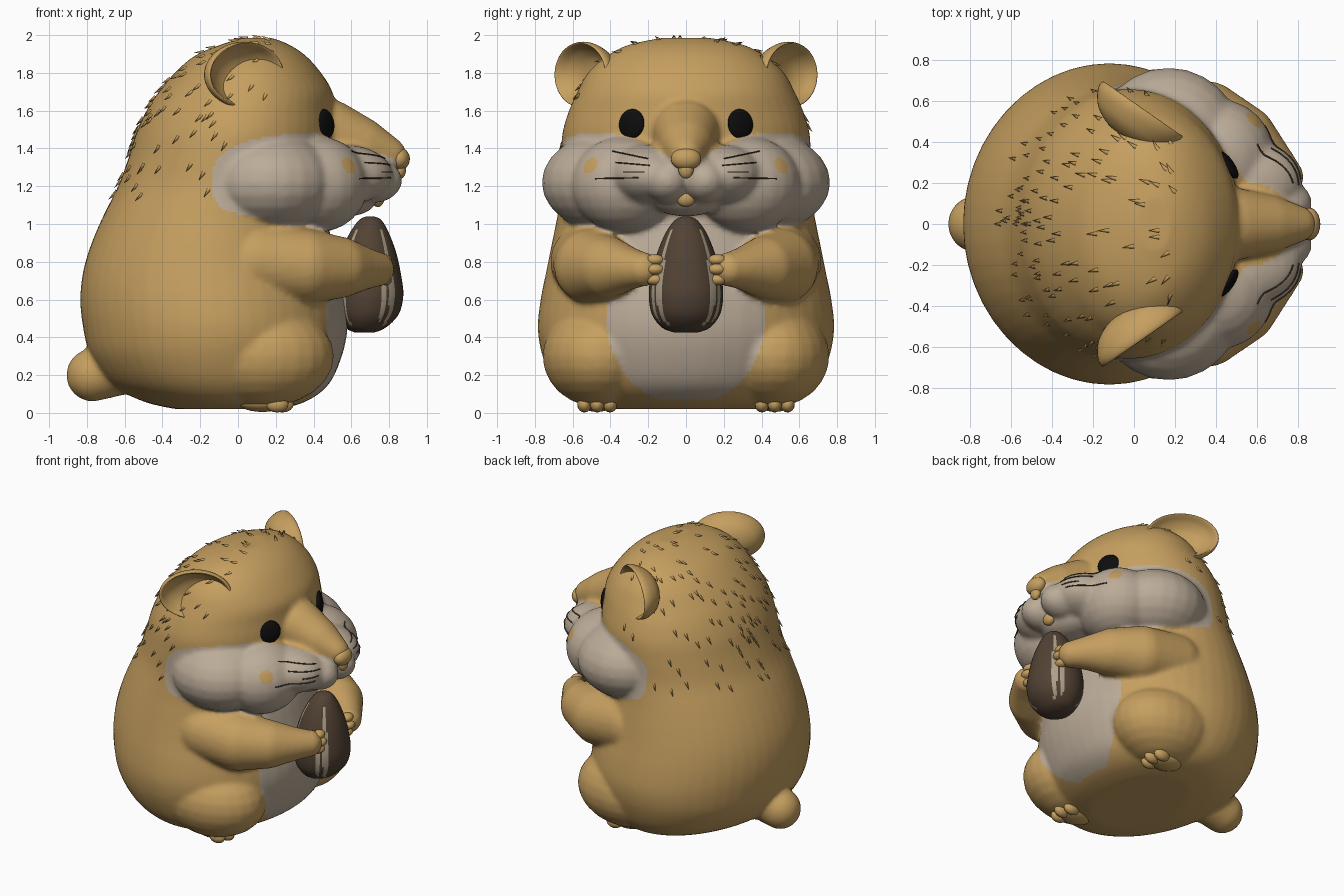
import bpy, bmesh, math, random
from mathutils import Vector, Matrix
from mathutils.bvhtree import BVHTree

if "Cube" in bpy.data.objects:
    bpy.data.objects.remove(bpy.data.objects["Cube"])

random.seed(4)

def material(name, rgb):
    m = bpy.data.materials.new(name)
    m.diffuse_color = (*rgb, 1)
    m.use_nodes = True
    m.node_tree.nodes["Principled BSDF"].inputs["Base Color"].default_value = m.diffuse_color
    return m

GOLD = material("golden_fur", (0.56, 0.345, 0.115))
CREAM = material("cream_fur", (0.50, 0.41, 0.315))
BLACK = material("eye_black", (0.004, 0.004, 0.004))
BROWN = material("seed_brown", (0.085, 0.055, 0.034))
STRIPE = material("seed_stripe", (0.42, 0.35, 0.25))
DARK = material("whisker_dark", (0.06, 0.045, 0.03))

def finish(name, bm, mats):
    bmesh.ops.recalc_face_normals(bm, faces=bm.faces)
    me = bpy.data.meshes.new(name)
    bm.to_mesh(me)
    bm.free()
    for m in mats:
        me.materials.append(m)
    me.polygons.foreach_set("use_smooth", [True] * len(me.polygons))
    ob = bpy.data.objects.new(name, me)
    bpy.context.collection.objects.link(ob)
    return ob

def blob(bm, c, r, rot=None, seg=24):
    r = (r, r, r) if isinstance(r, (int, float)) else r
    m = Matrix.Translation(c) @ (rot or Matrix()) @ Matrix.Diagonal((*r, 1))
    bmesh.ops.create_uvsphere(bm, u_segments=seg, v_segments=seg // 2, radius=1, matrix=m)

def chain(points, steps=5):
    """Spheres (x, y, z, r) interpolated along a path."""
    out = []
    for a, b in zip(points, points[1:]):
        out += [Vector(a).lerp(Vector(b), i / steps) for i in range(steps)]
    return out + [Vector(points[-1])]

def smooth_rows(rows, steps=4):
    """Catmull-Rom interpolation of profile rows."""
    rows = [Vector(r) for r in rows]
    out = []
    for i in range(len(rows) - 1):
        p0, p1, p2, p3 = rows[max(i - 1, 0)], rows[i], rows[i + 1], rows[min(i + 2, len(rows) - 1)]
        for k in range(steps):
            t = k / steps
            out.append(0.5 * (2 * p1 + (p2 - p0) * t + (2 * p0 - 5 * p1 + 4 * p2 - p3) * t * t
                              + (3 * p1 - p0 - 3 * p2 + p3) * t ** 3))
    return out + [rows[-1]]

def loft(bm, rows, n=48):
    """Rows of (z, back x, front x, half width)."""
    rings = []
    for z, xb, xf, hy in smooth_rows(rows):
        c, a = (xb + xf) / 2, (xf - xb) / 2
        rings.append([bm.verts.new((c + a * math.cos(t), hy * math.sin(t), z))
                      for t in (2 * math.pi * i / n for i in range(n))])
    for a, b in zip(rings, rings[1:]):
        for i in range(n):
            bm.faces.new((a[i], a[(i + 1) % n], b[(i + 1) % n], b[i]))
    bm.faces.new(rings[0])
    bm.faces.new(rings[-1])

# Body, head, cheeks, arms and tail fused into one skin
bm = bmesh.new()
loft(bm, [(0.02, -0.33, 0.22, 0.40), (0.06, -0.50, 0.36, 0.58), (0.15, -0.67, 0.48, 0.69),
          (0.30, -0.78, 0.55, 0.76), (0.45, -0.82, 0.58, 0.785), (0.60, -0.835, 0.57, 0.77),
          (0.75, -0.82, 0.53, 0.74), (0.90, -0.775, 0.50, 0.71), (1.05, -0.71, 0.47, 0.68),
          (1.20, -0.635, 0.48, 0.66), (1.35, -0.58, 0.50, 0.66), (1.48, -0.54, 0.52, 0.655),
          (1.60, -0.485, 0.51, 0.62), (1.70, -0.42, 0.50, 0.575), (1.80, -0.335, 0.44, 0.52),
          (1.89, -0.23, 0.36, 0.42), (1.95, -0.09, 0.27, 0.30), (1.985, 0.02, 0.18, 0.13)])
arm_path = chain([(0.10, 0.52, 0.80, 0.20), (0.35, 0.50, 0.775, 0.20), (0.53, 0.42, 0.77, 0.165),
                  (0.66, 0.31, 0.765, 0.115), (0.74, 0.23, 0.76, 0.09)])
solids = chain([(0.48, 0, 1.48, 0.18), (0.65, 0, 1.42, 0.145), (0.80, 0, 1.37, 0.09)])   # snout
solids += chain([(-0.64, 0, 0.24, 0.15), (-0.77, 0, 0.20, 0.14)])                        # tail
for s in (1, -1):
    blob(bm, (0.17, s * 0.40, 1.22), (0.36, 0.365, 0.265))       # cheek pouch
    blob(bm, (0.42, s * 0.32, 1.21), (0.27, 0.29, 0.255))        # front of cheek
    blob(bm, (0.56, s * 0.20, 1.26), (0.26, 0.21, 0.16))         # whisker pad
    blob(bm, (0.71, s * 0.10, 1.23), (0.16, 0.125, 0.12))        # lip
    blob(bm, (0.13, s * 0.46, 0.30), (0.38, 0.30, 0.27))         # thigh
    solids += [Vector((p[0], s * p[1], p[2], p[3])) for p in arm_path]
blob(bm, (0.58, 0, 1.14), (0.16, 0.20, 0.10))                    # chin
for p in solids:
    blob(bm, p[:3], p[3])
body = finish("body", bm, [])
remesh = body.modifiers.new("fuse", 'REMESH')
remesh.mode, remesh.voxel_size = 'VOXEL', 0.016
soft = body.modifiers.new("soften", 'SMOOTH')
soft.factor, soft.iterations = 0.5, 8
skin = bpy.data.meshes.new_from_object(body.evaluated_get(bpy.context.evaluated_depsgraph_get()))
body.modifiers.clear()
body.data = skin
skin.materials.clear()
skin.materials.append(GOLD)
skin.materials.append(CREAM)
tree = BVHTree.FromPolygons([v.co for v in skin.vertices], [p.vertices for p in skin.polygons])

def face_point(y, z):
    """Point and normal on the skin seen from the front of the face."""
    co, no, _, _ = tree.ray_cast(Vector((2, y, z)), Vector((-1, 0, 0)))
    return co, no

SPOT = face_point(0.51, 1.31)[0]

def is_cream(c):
    x, y, z = c.x, abs(c.y), c.z
    if any((Vector((x, y, z)) - p.xyz).length < p[3] * 1.06 for p in arm_path):
        return False
    if (Vector((x, y, z)) - SPOT).length < 0.048:                # cheek spot
        return False
    if z < 1.0 and x > 0.2 and z > 0.07:                         # belly and chest
        w = 0.42 if z > 0.5 else 0.42 * math.sqrt(max(0, 1 - ((z - 0.5) / 0.46) ** 2))
        if y < w:
            return True
    if z < 1.08 - 0.25 * (x + 0.1) or x < -0.15:
        return False
    top = 1.475 if y > 0.35 else 1.30 + 0.175 * min(1, max(0, (y - 0.05) / 0.3)) ** 0.6
    if x < 0.35:                                                 # rounded rear of the cheek patch
        return abs((x - 0.35) / 0.49) ** 2.4 + abs((z - 1.22) / 0.255) ** 2.4 < 1
    return z < top

for p in skin.polygons:
    p.use_smooth = True
    p.material_index = int(is_cream(p.center))

# Fur tufts on the back of the head
bm = bmesh.new()
spots = [p for p in skin.polygons if p.material_index == 0 and p.center.x < 0.2
         and p.center.z > 1.15 and p.normal.z > -0.1]
for p in random.sample(spots, 130):
    n = p.normal.copy()
    lie = Vector((-0.5, 0, -1))
    lie = (lie - n * lie.dot(n)).normalized()
    d = (lie + n * 0.4).normalized()
    m = Matrix.Translation(p.center + d * 0.018) @ d.to_track_quat('Z', 'Y').to_matrix().to_4x4()
    bmesh.ops.create_cone(bm, segments=5, radius1=0.012, radius2=0, depth=0.055, matrix=m)
finish("fur_tufts", bm, [GOLD])

# Nose and front tooth
bm = bmesh.new()
blob(bm, (0.855, 0, 1.345), (0.055, 0.08, 0.06))
blob(bm, (0.86, 0, 1.29), (0.03, 0.04, 0.05))
finish("nose", bm, [GOLD])
bm = bmesh.new()
blob(bm, (0.74, 0, 1.135), (0.035, 0.05, 0.045))
finish("tooth", bm, [GOLD])

EAR = [(0, -0.15), (0.4, -0.14), (0.75, -0.10), (0.95, -0.04), (1, 0.0), (0.96, 0.02),
       (0.88, 0.0), (0.75, -0.035), (0.45, -0.075), (0, -0.085)]
for s, side in ((1, "left"), (-1, "right")):
    # Eyes set flush in the head
    bm = bmesh.new()
    co, no = face_point(s * 0.29, 1.53)
    no = (no + Vector((0.5, s * 0.6, 0.1))).normalized()
    blob(bm, co - no * 0.002, (0.08, 0.08, 0.028), no.to_track_quat('Z', 'Y').to_matrix().to_4x4())
    finish(side + "_eye", bm, [BLACK])

    # Cupped ears: a revolved dish turned outward and forward
    bm = bmesh.new()
    n = Vector((0.57, s * 0.82, 0.0)).normalized()
    u = Vector((n.y, -n.x, 0))
    rings = [[bm.verts.new(Vector((0.035, s * 0.545, 1.79)) + n * d + u * (0.245 * r * math.cos(t))
                           + Vector((0, 0, 0.175 * r * math.sin(t))))
              for t in (2 * math.pi * i / 40 for i in range(40))]
             for r, d in smooth_rows(EAR, 3)]
    for a, b in zip(rings, rings[1:]):
        for i in range(40):
            bm.faces.new((a[i], a[(i + 1) % 40], b[(i + 1) % 40], b[i]))
    bmesh.ops.remove_doubles(bm, verts=bm.verts, dist=0.0005)
    finish(side + "_ear", bm, [GOLD])

    # Paw with fingers holding the seed
    bm = bmesh.new()
    blob(bm, (0.74, s * 0.23, 0.76), (0.085, 0.09, 0.09))
    for dz in (-0.055, 0.0, 0.05):
        blob(bm, (0.79 - abs(dz) * 0.3, s * 0.165, 0.76 + dz), (0.04, 0.05, 0.03), seg=16)
    finish(side + "_paw", bm, [GOLD])

    # Foot with three toes
    bm = bmesh.new()
    blob(bm, (0.13, s * 0.47, 0.055), (0.13, 0.09, 0.05))
    for dy in (-0.068, 0, 0.068):
        blob(bm, (0.235 - abs(dy) * 0.4, s * 0.47 + dy, 0.045), (0.06, 0.038, 0.043), seg=16)
    finish(side + "_foot", bm, [GOLD])

    # Whiskers laid on the cheek
    cu = bpy.data.curves.new(side + "_whiskers", 'CURVE')
    cu.dimensions, cu.bevel_depth, cu.bevel_resolution = '3D', 0.004, 1
    for a, b in (((0.20, 1.345), (0.39, 1.385)), ((0.19, 1.31), (0.37, 1.325)),
                 ((0.25, 1.245), (0.48, 1.24)), ((0.22, 1.275), (0.33, 1.275))):
        sp = cu.splines.new('POLY')
        sp.points.add(7)
        for i, pt in enumerate(sp.points):
            t = i / 7
            co, no = face_point(s * (a[0] + (b[0] - a[0]) * t), a[1] + (b[1] - a[1]) * t)
            pt.co = (*(co + no * 0.002), 1)
    tmp = bpy.data.objects.new("tmp", cu)
    me = bpy.data.meshes.new_from_object(tmp)
    bpy.data.objects.remove(tmp)
    me.materials.clear()
    me.materials.append(DARK)
    bpy.context.collection.objects.link(bpy.data.objects.new(side + "_whiskers", me))

# Striped sunflower seed
bm = bmesh.new()
loft(bm, [(0.425, 0.62, 0.72, 0.06), (0.45, 0.57, 0.78, 0.125), (0.52, 0.52, 0.85, 0.18),
          (0.62, 0.505, 0.875, 0.197), (0.72, 0.51, 0.865, 0.187), (0.84, 0.54, 0.84, 0.155),
          (0.95, 0.59, 0.80, 0.11), (1.02, 0.64, 0.76, 0.06), (1.04, 0.68, 0.72, 0.02)], 80)
for f in bm.faces:
    c = f.calc_center_median()
    ang = abs(math.degrees(math.atan2(c.y, c.x - 0.69)))
    if 0.46 < c.z < 0.97 and (44 < ang < 54 or 128 < ang < 136):
        f.material_index = 1
    if 0.48 < c.z < 0.70 and 62 < ang < 70:
        f.material_index = 1
finish("seed", bm, [BROWN, STRIPE])
